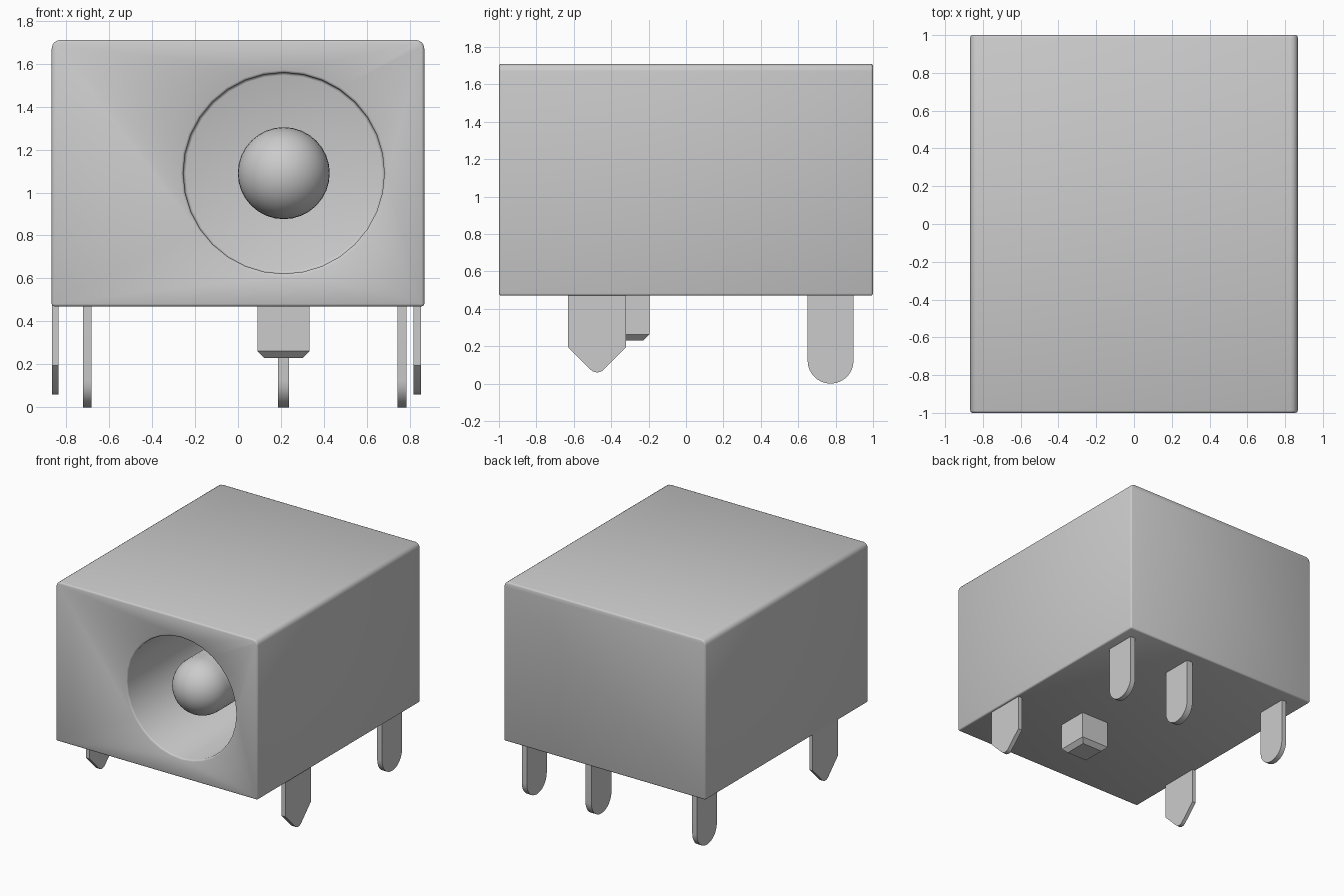
import bpy, bmesh
from math import sin, cos, pi, radians
from mathutils import Matrix

cube = bpy.data.objects.get("Cube")
if cube:
    bpy.data.objects.remove(cube, do_unlink=True)

grey = bpy.data.materials.new("plain grey")
grey.use_nodes = True
grey.diffuse_color = (0.6, 0.6, 0.6, 1)
grey.node_tree.nodes["Principled BSDF"].inputs["Base Color"].default_value = (0.6, 0.6, 0.6, 1)


def arc(cx, cz, r, start, end, n):
    """Points along an arc, angles in degrees."""
    angles = [radians(start + (end - start) * i / n) for i in range(n + 1)]
    return [(cx + r * cos(a), cz + r * sin(a)) for a in angles]


def add_object(name, bm):
    bmesh.ops.recalc_face_normals(bm, faces=bm.faces)
    mesh = bpy.data.meshes.new(name)
    bm.to_mesh(mesh)
    bm.free()
    obj = bpy.data.objects.new(name, mesh)
    bpy.context.collection.objects.link(obj)
    mesh.materials.append(grey)
    return obj


def extrude(name, points, direction):
    """Fill a closed outline of 3D points and extrude it."""
    bm = bmesh.new()
    face = bm.faces.new([bm.verts.new(p) for p in points])
    made = bmesh.ops.extrude_face_region(bm, geom=[face])["geom"]
    bmesh.ops.translate(bm, vec=direction,
                        verts=[v for v in made if isinstance(v, bmesh.types.BMVert)])
    return add_object(name, bm)


def smooth(obj, angle=35):
    bpy.ops.object.select_all(action="DESELECT")
    obj.select_set(True)
    bpy.context.view_layer.objects.active = obj
    bpy.ops.object.shade_smooth_by_angle(angle=radians(angle))


# Housing: block with rounded long top edges
W, BOTTOM, TOP, R = 0.867, 0.47, 1.71, 0.04
outline = [(-W, BOTTOM), (W, BOTTOM)]
outline += arc(W - R, TOP - R, R, 0, 90, 4) + arc(R - W, TOP - R, R, 90, 180, 4)
housing = extrude("housing", [(x, -1, z) for x, z in outline], (0, 2, 0))

# Round socket bored into the front
HOLE_X, HOLE_Z, HOLE_END = 0.213, 1.09, 0.7
ring = arc(HOLE_X, HOLE_Z, 0.468, 0, 360, 32)[:-1]
cutter = extrude("socket_cutter", [(x, -1.2, z) for x, z in ring], (0, HOLE_END + 1.2, 0))
cutter.hide_render = True
bore = housing.modifiers.new("bore", "BOOLEAN")
bore.operation, bore.solver, bore.object = "DIFFERENCE", "EXACT", cutter
soften = housing.modifiers.new("soften", "BEVEL")
soften.width, soften.segments = 0.012, 2
soften.limit_method, soften.angle_limit = "ANGLE", radians(40)

# Bake the modifiers and drop the cutter
bpy.context.view_layer.objects.active = housing
for name in ("bore", "soften"):
    bpy.ops.object.modifier_apply(modifier=name)
bpy.data.objects.remove(cutter, do_unlink=True)
smooth(housing, 50)

# Centre contact: rod with a domed front, revolved about y
RAD, DOME_Y = 0.214, -0.74
profile = [(RAD * sin(a), DOME_Y - RAD * cos(a)) for a in [pi / 2 * i / 10 for i in range(11)]]
profile.append((RAD, HOLE_END + 0.02))
bm = bmesh.new()
verts = [bm.verts.new((r, y, 0)) for r, y in profile]
edges = [bm.edges.new(pair) for pair in zip(verts, verts[1:])]
bmesh.ops.spin(bm, geom=verts + edges, cent=(0, 0, 0), axis=(0, 1, 0),
               angle=2 * pi, steps=32, use_duplicate=False)
bmesh.ops.remove_doubles(bm, verts=bm.verts, dist=0.0005)
bmesh.ops.translate(bm, vec=(HOLE_X, 0, HOLE_Z), verts=bm.verts)
smooth(add_object("centre_contact", bm))


# Flat pins, thin in x
def pin(name, x0, x1, yz):
    smooth(extrude(name, [(x0, y, z) for y, z in yz], (x1 - x0, 0, 0)), 30)


PIN_TOP = 0.5
rounded = [(0.896, PIN_TOP), (0.65, PIN_TOP)] + arc(0.773, 0.123, 0.123, 180, 360, 14)
for name, x0, x1 in (("rear_pin_right", -0.721, -0.681),
                     ("rear_pin_middle", 0.186, 0.237),
                     ("rear_pin_left", 0.742, 0.784)):
    pin(name, x0, x1, rounded)

# Pointed side tabs with a blunted tip
pointed = [(-0.32, PIN_TOP), (-0.63, PIN_TOP), (-0.63, 0.195)]
pointed += arc(-0.475, 0.11, 0.05, 225, 315, 6) + [(-0.32, 0.195)]
pin("side_tab_right", -0.866, -0.836, pointed)
pin("side_tab_left", 0.816, 0.851, pointed)

# Square locating peg with a chamfered foot
bm = bmesh.new()
bmesh.ops.create_cube(bm, size=1, matrix=Matrix.Translation((0.212, -0.317, 0.365))
                      @ Matrix.Diagonal((0.242, 0.242, 0.27, 1)))
foot = [e for e in bm.edges if all(v.co.z < 0.3 for v in e.verts)]
bmesh.ops.bevel(bm, geom=foot, offset=0.032, segments=1, affect="EDGES")
add_object("locating_peg", bm)
